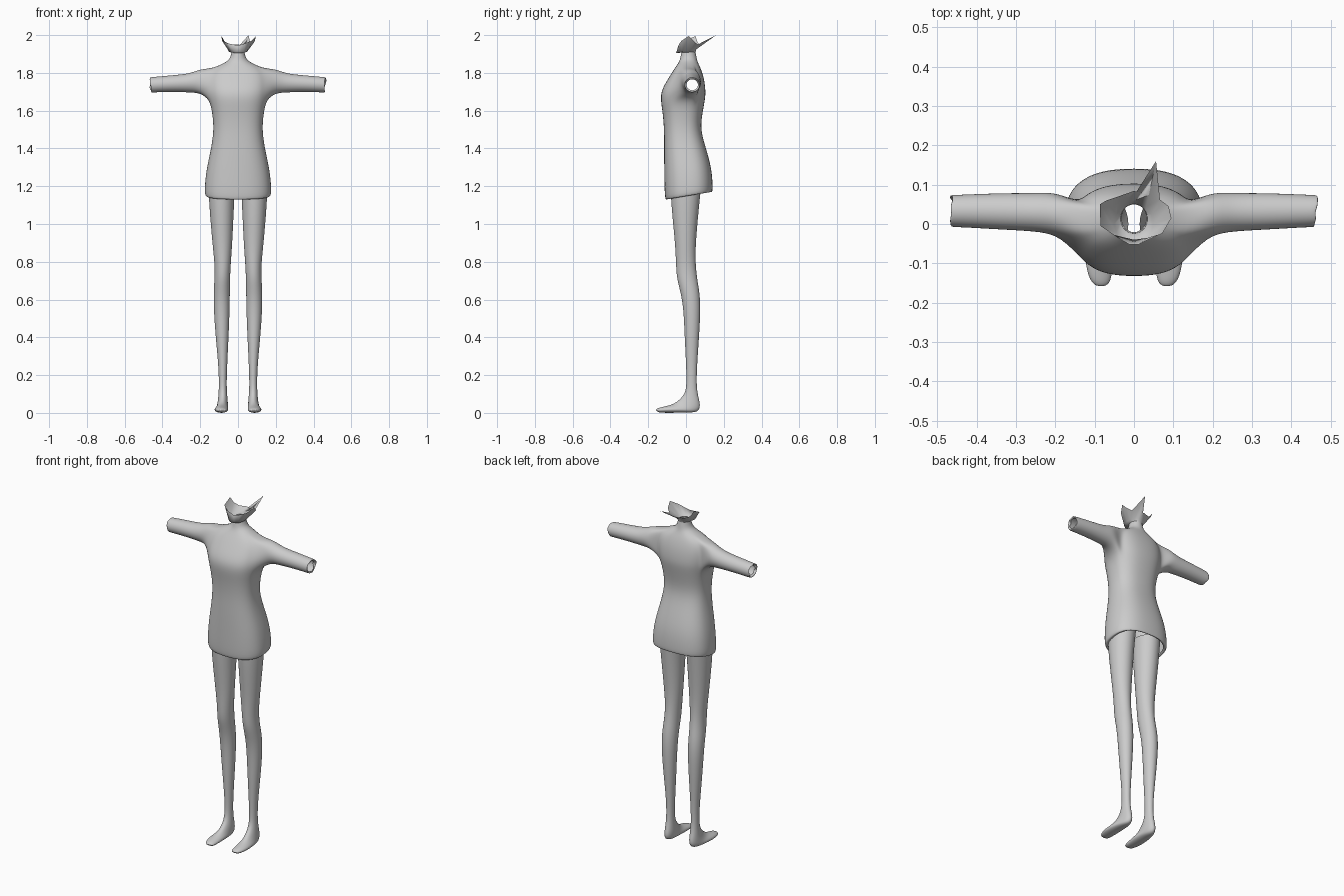
import bpy, bmesh, random
from math import sin, cos, pi, radians

random.seed(4)


def spow(v, p):
    return (abs(v) ** p) * (1 if v >= 0 else -1)


def ring(bm, n, x0, x1, front, back, power=1.0):
    """Closed ring spanning x0..x1, tilted between a front and a back (y, z) point."""
    out = []
    for k in range(n):
        a = 2 * pi * k / n
        c, s = spow(cos(a), power), spow(sin(a), power)
        t = (s + 1) / 2
        out.append(bm.verts.new(((x0 + x1) / 2 + (x1 - x0) / 2 * c,
                                 front[0] + (back[0] - front[0]) * t,
                                 front[1] + (back[1] - front[1]) * t)))
    return out


def bridge(bm, a, b, skip=()):
    n = len(a)
    for k in range(n):
        if k not in skip:
            bm.faces.new((a[k], a[(k + 1) % n], b[(k + 1) % n], b[k]))


def finish(bm, name, levels=2):
    bmesh.ops.recalc_face_normals(bm, faces=bm.faces)
    me = bpy.data.meshes.new(name)
    bm.to_mesh(me)
    bm.free()
    for p in me.polygons:
        p.use_smooth = True
    ob = bpy.data.objects.new(name, me)
    bpy.context.collection.objects.link(ob)
    if levels:
        sub = ob.modifiers.new("smooth", 'SUBSURF')
        sub.levels = sub.render_levels = levels
    return ob


# Tunic: half width, front (y, z), back (y, z)
N = 24
TUNIC = [
    (.155, (-.095, 1.135), (.128, 1.175)),
    (.172, (-.108, 1.125), (.140, 1.165)),
    (.180, (-.114, 1.150), (.143, 1.190)),
    (.170, (-.116, 1.280), (.138, 1.290)),
    (.143, (-.117, 1.400), (.107, 1.400)),
    (.128, (-.116, 1.500), (.076, 1.500)),
    (.137, (-.124, 1.590), (.088, 1.590)),
    (.152, (-.136, 1.660), (.102, 1.660)),
    (.160, (-.130, 1.710), (.105, 1.700)),
    (.160, (-.098, 1.765), (.098, 1.765)),
    (.140, (-.062, 1.822), (.080, 1.822)),
    (.062, (-.037, 1.856), (.062, 1.856)),
    (.040, (-.030, 1.880), (.056, 1.880)),
    (.034, (-.024, 1.910), (.050, 1.915)),
]
bm = bmesh.new()
rows = [ring(bm, N, -w, w, f, b, .8 if i < 11 else 1.0)
        for i, (w, f, b) in enumerate(TUNIC)]
LO, HI = 7, 10                       # rows spanned by the armholes
holes = {-2 % N, -1 % N, 0, 1, 10, 11, 12, 13}
for i in range(len(rows) - 1):
    bridge(bm, rows[i], rows[i + 1], holes if LO <= i < HI else ())

# Sleeves grown from the armholes: x, centre y, centre z, y radius, z radius
SLEEVE = [(.20, .027, 1.757, .056, .066), (.25, .030, 1.747, .050, .052),
          (.33, .032, 1.744, .048, .046), (.41, .033, 1.740, .044, .043),
          (.455, .033, 1.737, .042, .042), (.468, .033, 1.737, .041, .040),
          (.452, .033, 1.737, .031, .030)]
path = ([(LO, c) for c in range(-2, 2)] + [(r, 2) for r in range(LO, HI)] +
        [(HI, c) for c in range(2, -2, -1)] + [(r, -2) for r in range(HI, LO, -1)])
for side in (1, -1):
    prev = [rows[r][(c if side > 0 else 12 - c) % N] for r, c in path]
    n = len(prev)
    for j, (x, cy, cz, ry, rz) in enumerate(SLEEVE):
        cur = []
        for k in range(n):
            a = radians(-135) + 2 * pi * k / n
            dx = random.uniform(-.012, .010) if j >= 5 else 0
            cur.append(bm.verts.new((side * (x + dx), cy + ry * cos(a), cz + rz * sin(a))))
        bridge(bm, prev, cur)
        prev = cur
finish(bm, "tunic")

# Legs with feet: x range, front (y, z), back (y, z)
LEG = [
    (.012, .158, (-.085, 1.22), (.085, 1.22)),
    (.018, .156, (-.082, 1.13), (.075, 1.13)),
    (.024, .146, (-.070, 1.00), (.062, 1.00)),
    (.030, .135, (-.058, .88), (.052, .88)),
    (.038, .124, (-.054, .78), (.052, .78)),
    (.041, .126, (-.050, .71), (.062, .70)),
    (.042, .130, (-.030, .64), (.073, .64)),
    (.043, .130, (-.014, .55), (.079, .55)),
    (.049, .119, (-.008, .40), (.070, .40)),
    (.057, .104, (.000, .25), (.059, .25)),
    (.060, .101, (.003, .15), (.056, .15)),
    (.057, .104, (-.006, .105), (.064, .09)),
    (.053, .108, (-.030, .075), (.079, .04)),
    (.052, .114, (-.060, .052), (.068, .002)),
    (.050, .124, (-.090, .040), (.010, .002)),
    (.052, .126, (-.125, .032), (-.060, .000)),
    (.056, .116, (-.152, .025), (-.115, .000)),
    (.064, .102, (-.163, .014), (-.145, .002)),
]
for side, name in ((1, "left_leg"), (-1, "right_leg")):
    bm = bmesh.new()
    prev = None
    for x0, x1, f, b in LEG:
        cur = ring(bm, 14, side * x0, side * x1, f, b)
        if prev:
            bridge(bm, prev, cur)
        prev = cur
    bm.faces.new(prev)
    finish(bm, name)

# Torn collar: flares from the neck to a ragged rim
RIM = [(.095, .015, 1.995), (.088, .045, 1.965), (.066, .062, 1.950), (.056, .160, 2.0),
       (.038, .074, 1.945), (0, .084, 1.950), (-.040, .070, 1.950), (-.070, .060, 1.965),
       (-.087, .050, 1.995), (-.085, -.005, 1.970), (-.050, -.028, 1.955),
       (0, -.040, 1.945), (.035, -.035, 1.955), (.072, -.024, 1.970)]
bm = bmesh.new()
n = len(RIM)
inner, jaw, rim = [], [], []
for k, p in enumerate(RIM):
    a = 2 * pi * k / n
    c, s = cos(a), sin(a)
    inner.append(bm.verts.new((.032 * c, .015 + .036 * s, 1.908)))
    jaw.append(bm.verts.new((.050 * c, .001 + .055 * s, 1.915 + .010 * s)))
    rim.append(bm.verts.new(p))
bridge(bm, inner, jaw)
bridge(bm, jaw, rim)
finish(bm, "torn_collar", 0)
